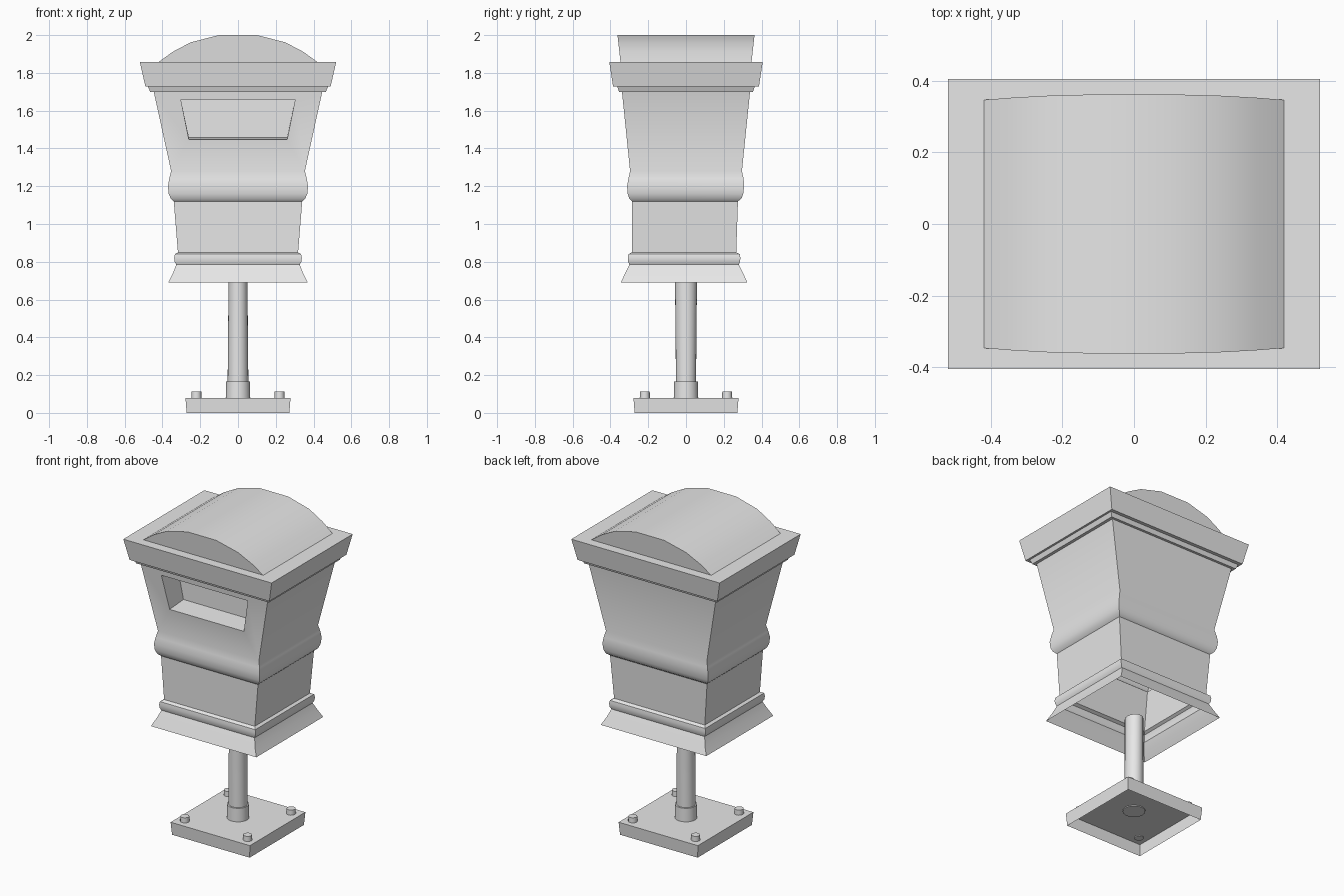
import bpy, bmesh, math
from mathutils import Vector

cube = bpy.data.objects.get("Cube")
if cube:
    bpy.data.objects.remove(cube, do_unlink=True)

# One plain grey for everything
grey = bpy.data.materials.new("light_grey")
grey.use_nodes = True
grey.diffuse_color = (0.8, 0.8, 0.8, 1)
grey.node_tree.nodes["Principled BSDF"].inputs["Base Color"].default_value = (0.8, 0.8, 0.8, 1)


def finish(bm, name):
    bmesh.ops.recalc_face_normals(bm, faces=bm.faces)
    mesh = bpy.data.meshes.new(name)
    bm.to_mesh(mesh)
    bm.free()
    obj = bpy.data.objects.new(name, mesh)
    bpy.context.collection.objects.link(obj)
    mesh.materials.append(grey)
    bpy.ops.object.select_all(action='DESELECT')
    obj.select_set(True)
    bpy.context.view_layer.objects.active = obj
    bpy.ops.object.shade_smooth_by_angle(angle=math.radians(32))
    return obj


def rect_loft(sections, cap_top=False, cap_bottom=False):
    """Stack rectangles (z, half x, half y, centre y); face 0 of a level is the front."""
    bm = bmesh.new()
    rings = [[bm.verts.new((sx * hx, cy + sy * hy, z))
              for sx, sy in ((-1, -1), (1, -1), (1, 1), (-1, 1))]
             for z, hx, hy, cy in sections]
    levels = []
    for a, b in zip(rings, rings[1:]):
        levels.append([bm.faces.new((a[i], a[(i + 1) % 4], b[(i + 1) % 4], b[i]))
                       for i in range(4)])
    if cap_top:
        bm.faces.new(rings[-1])
    if cap_bottom:
        bm.faces.new(rings[0][::-1])
    return bm, levels


def round_loft(name, sections, x=0, y=0, sides=24):
    """Stack ellipses (z, radius x, radius y) with closed ends."""
    bm = bmesh.new()
    rings = [[bm.verts.new((x + rx * math.cos(math.tau * i / sides),
                            y + ry * math.sin(math.tau * i / sides), z))
              for i in range(sides)] for z, rx, ry in sections]
    for a, b in zip(rings, rings[1:]):
        for i in range(sides):
            j = (i + 1) % sides
            bm.faces.new((a[i], a[j], b[j], b[i]))
    bm.faces.new(rings[0])
    bm.faces.new(rings[-1])
    return finish(bm, name)


# Hollow tapered body, open underneath: flare, bead, lower wall, bulge, upper wall
body = [
    (0.69, 0.37, 0.335, -0.01),
    (0.74, 0.344, 0.312, -0.01),
    (0.785, 0.327, 0.29, -0.01),
    (0.80, 0.335, 0.296, -0.01),
    (0.82, 0.338, 0.298, -0.01),
    (0.84, 0.334, 0.295, -0.01),
    (0.85, 0.318, 0.276, -0.01),
    (1.12, 0.34, 0.28, -0.005),
    (1.135, 0.356, 0.297, -0.003),
    (1.16, 0.367, 0.306, -0.003),
    (1.20, 0.371, 0.31, -0.002),
    (1.24, 0.364, 0.305, 0),
    (1.28, 0.354, 0.296, 0),
    (1.70, 0.446, 0.339, 0),
]
bm, levels = rect_loft(body)

# Posting slot: frame the upper front wall around a recess
wall = levels[-1][0]
corners = list(wall.verts)
low, high = corners[0].co.copy(), corners[2].co.copy()
bm.faces.remove(wall)


def wall_y(z):
    return low.y + (high.y - low.y) * (z - low.z) / (high.z - low.z)


opening = [(-0.26, 1.447), (0.26, 1.447), (0.303, 1.66), (-0.303, 1.66)]
rim = [bm.verts.new((x, wall_y(z), z)) for x, z in opening]
back = [bm.verts.new((v.co.x, -0.175, v.co.z + (0.01 if v.co.z < 1.5 else 0))) for v in rim]
for i in range(4):
    j = (i + 1) % 4
    bm.faces.new((corners[i], corners[j], rim[j], rim[i]))
    bm.faces.new((rim[i], rim[j], back[j], back[i]))
bm.faces.new(back)
finish(bm, "body")

# Stepped trim and overhanging cap
bm, _ = rect_loft([(1.70, 0.465, 0.355, 0), (1.727, 0.477, 0.364, 0)],
                  cap_top=True, cap_bottom=True)
finish(bm, "cap_trim")
bm, _ = rect_loft([(1.727, 0.49, 0.386, 0), (1.858, 0.52, 0.406, 0)],
                  cap_top=True, cap_bottom=True)
finish(bm, "cap")

# Barrel roof with ends that lean outward
half = [(0.42, 1.858), (0.345, 1.912), (0.25, 1.962), (0.10, 2.0)]
arc = half + [(-x, z) for x, z in reversed(half)]
bm = bmesh.new()
ends = [[bm.verts.new((x, s * (0.347 + (z - 1.858) * 0.11), z)) for x, z in arc]
        for s in (-1, 1)]
for i in range(len(arc) - 1):
    bm.faces.new((ends[0][i], ends[0][i + 1], ends[1][i + 1], ends[1][i]))
for end in ends:
    bm.faces.new(end)
finish(bm, "barrel_roof")

# Post and collar
round_loft("post", [(0.15, 0.055, 0.053), (0.69, 0.05, 0.058)])
round_loft("post_collar", [(0.075, 0.065, 0.065), (0.165, 0.063, 0.063)])

# Base plate, hollow underneath, with four bolts
bm, _ = rect_loft([(0, 0.272, 0.272, 0), (0.08, 0.278, 0.278, 0)], cap_top=True)
finish(bm, "base_plate")
for sx, side in ((-1, "right"), (1, "left")):
    for sy, end in ((-1, "front"), (1, "back")):
        round_loft(f"bolt_{end}_{side}", [(0.075, 0.027, 0.027), (0.112, 0.026, 0.026)],
                   sx * 0.22, sy * 0.218, 12)
